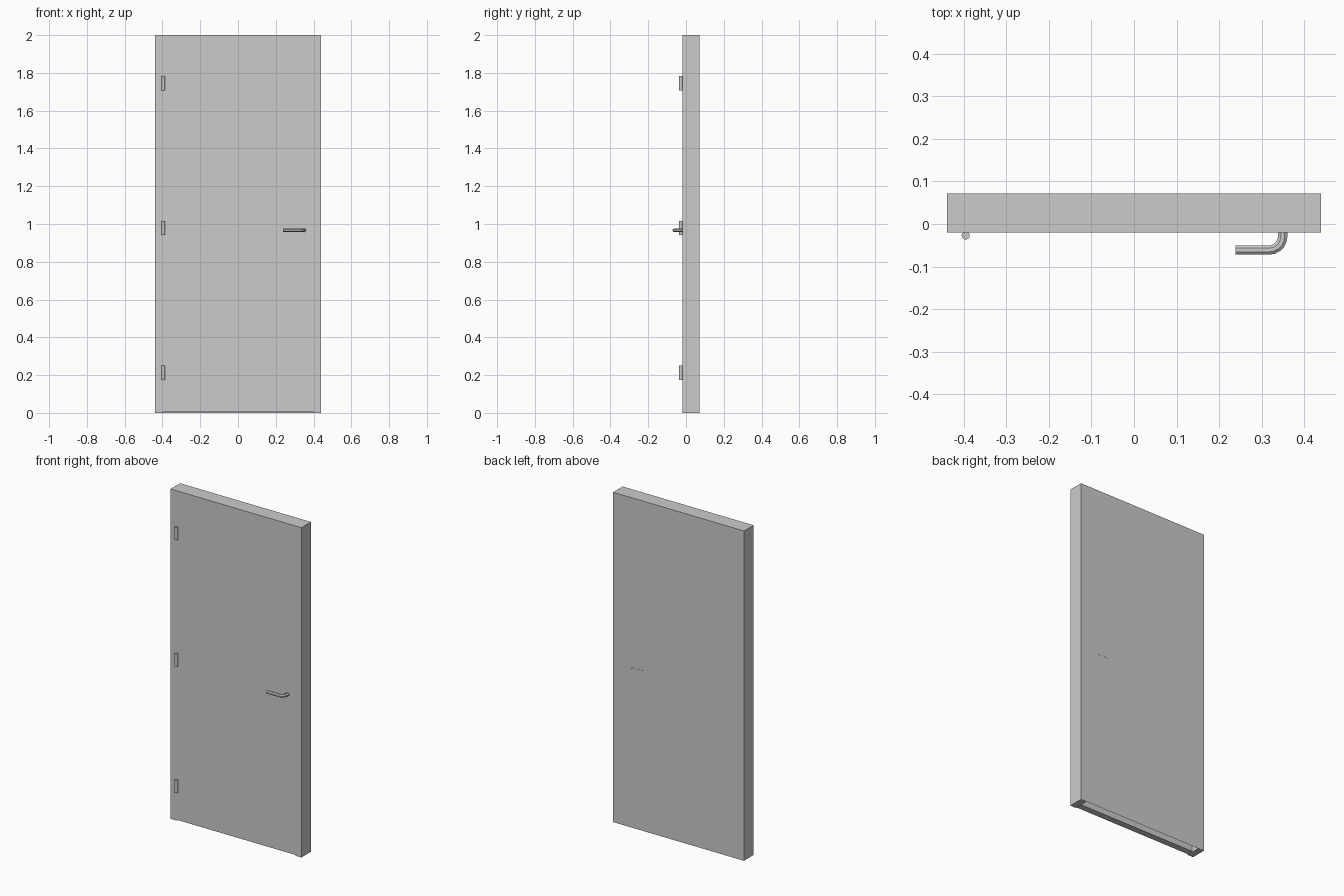
import bpy, bmesh, math
from mathutils import Vector

if "Cube" in bpy.data.objects:
    bpy.data.objects.remove(bpy.data.objects["Cube"])

FRONT, LEAF_BACK, BACK = -0.0195, 0.0195, 0.0715
W, H = 0.439, 2.0            # frame half width, height
LW, LH = 0.40, 1.957         # opening half width, height


def finish(bm, name, smooth=False):
    bmesh.ops.recalc_face_normals(bm, faces=bm.faces)
    me = bpy.data.meshes.new(name)
    bm.to_mesh(me)
    bm.free()
    ob = bpy.data.objects.new(name, me)
    bpy.context.collection.objects.link(ob)
    if smooth:
        bpy.ops.object.select_all(action='DESELECT')
        ob.select_set(True)
        bpy.context.view_layer.objects.active = ob
        bpy.ops.object.shade_smooth_by_angle(angle=math.radians(35))
    return ob


def extruded(name, profile, y0, y1):
    """Extrude an xz outline along y."""
    bm = bmesh.new()
    face = bm.faces.new([bm.verts.new((x, y0, z)) for x, z in profile])
    if y1 != y0:
        ext = bmesh.ops.extrude_face_region(bm, geom=[face])
        moved = [v for v in ext['geom'] if isinstance(v, bmesh.types.BMVert)]
        bmesh.ops.translate(bm, verts=moved, vec=(0, y1 - y0, 0))
    return finish(bm, name)


# Door frame: inverted U around the leaf
extruded("door_frame", [(-W, 0), (-W, H), (W, H), (W, 0), (LW, 0),
                        (LW, LH), (-LW, LH), (-LW, 0)], FRONT, BACK)

# Thin sheet closing the back of the opening
extruded("back_sheet", [(-LW, 0), (-LW, LH), (LW, LH), (LW, 0)], BACK, BACK)

# Door leaf, flush with the front of the frame
extruded("door_leaf", [(-LW, 0.005), (-LW, LH), (LW, LH), (LW, 0.005)],
         FRONT, LEAF_BACK)

# Hinge barrels
for i, z in enumerate((0.212, 0.979, 1.746)):
    bm = bmesh.new()
    bmesh.ops.create_cone(bm, cap_ends=True, segments=16, radius1=0.0095,
                          radius2=0.0095, depth=0.076)
    bmesh.ops.translate(bm, verts=bm.verts, vec=(-0.395, -0.027, z))
    finish(bm, f"hinge_{i + 1}", True)


def handle(name, side):
    """Bent lever handle: an octagonal section swept along an L path."""
    x_end, x_rod, y_lever, bend = 0.238, 0.349, 0.061, 0.032
    path = [(x_rod, 0.019)]
    for k in range(6):
        a = math.radians(18 * k)
        path.append((x_rod - bend + bend * math.cos(a),
                     y_lever - bend + bend * math.sin(a)))
    path.append((x_end, y_lever))
    pts = [Vector((x, side * y, 0.967)) for x, y in path]
    bm = bmesh.new()
    rings = []
    for i, p in enumerate(pts):
        t = (pts[min(i + 1, len(pts) - 1)] - pts[max(i - 1, 0)]).normalized()
        if i == 0:
            t = Vector((0, side, 0))
        n = t.cross(Vector((0, 0, 1)))
        ring = []
        for k in range(8):
            a = math.radians(45 * k + 22.5)
            ring.append(bm.verts.new(p + n * 0.0119 * math.cos(a)
                                     + Vector((0, 0, 0.0095 * math.sin(a)))))
        rings.append(ring)
    for r0, r1 in zip(rings, rings[1:]):
        for k in range(8):
            j = (k + 1) % 8
            bm.faces.new((r0[k], r0[j], r1[j], r1[k]))
    bm.faces.new(rings[0])
    bm.faces.new(rings[-1])
    finish(bm, name, True)


# Lever handles on both sides of the leaf
handle("front_handle", -1)
handle("back_handle", 1)
